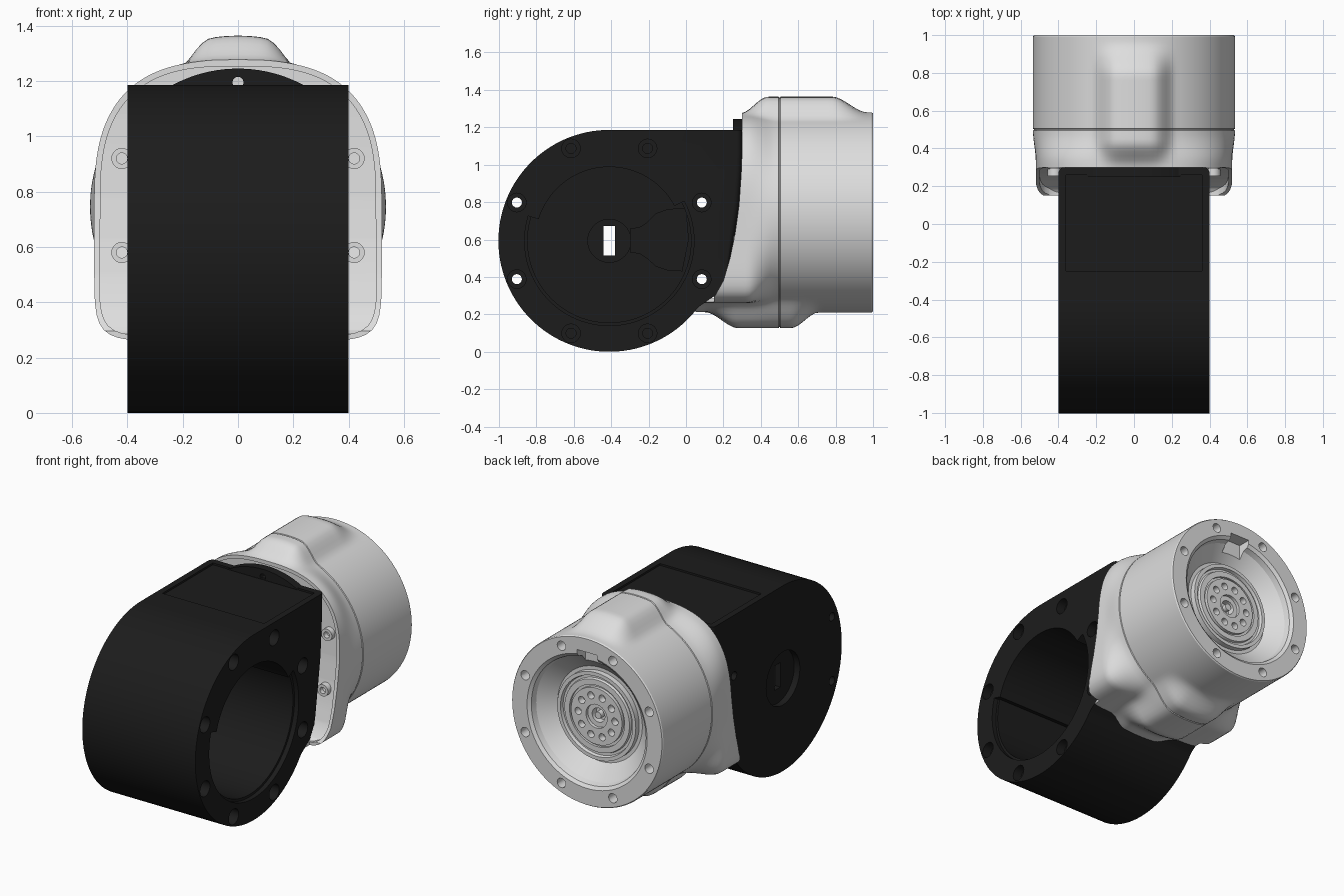
import bpy, bmesh
from math import sin, cos, pi, radians

if "Cube" in bpy.data.objects:
    bpy.data.objects.remove(bpy.data.objects["Cube"], do_unlink=True)


def material(name, value):
    m = bpy.data.materials.new(name)
    m.use_nodes = True
    m.diffuse_color = (value, value, value, 1)
    m.node_tree.nodes["Principled BSDF"].inputs["Base Color"].default_value = (value, value, value, 1)
    return m


BLACK = material("matte black", 0.0115)
GREY = material("light grey", 0.73)
AXIS_Y, AXIS_Z = -0.41, 0.593      # centre of the round housing
MOTOR_Z = 0.745                    # centre of the rear motor


def finish(name, bm, mat):
    bmesh.ops.recalc_face_normals(bm, faces=bm.faces)
    me = bpy.data.meshes.new(name)
    bm.to_mesh(me)
    bm.free()
    ob = bpy.data.objects.new(name, me)
    bpy.context.collection.objects.link(ob)
    me.materials.append(mat)
    return ob


def prism(name, outlines, axis, a, b, mat=BLACK):
    """Extrude 2D outlines from a to b along an axis."""
    place = {"x": lambda p, h: (h, p[0], p[1]),
             "y": lambda p, h: (p[0], h, p[1]),
             "z": lambda p, h: (p[0], p[1], h)}[axis]
    bm = bmesh.new()
    for pts in outlines:
        lo, hi = ([bm.verts.new(place(p, h)) for p in pts] for h in (a, b))
        bm.faces.new(lo)
        bm.faces.new(hi)
        for i in range(len(pts)):
            j = (i + 1) % len(pts)
            bm.faces.new((lo[i], lo[j], hi[j], hi[i]))
    return finish(name, bm, mat)


def arc(cx, cy, r, start=0, end=360, n=32):
    full = end - start == 360
    return [(cx + r * cos(radians(start + (end - start) * i / (n if full else n - 1))),
             cy + r * sin(radians(start + (end - start) * i / (n if full else n - 1))))
            for i in range(n)]


def ring_of_holes(cx, cy, ring, r, angles):
    return [arc(cx + ring * cos(radians(a)), cy + ring * sin(radians(a)), r, n=16) for a in angles]


def rect(x0, x1, y0, y1):
    return [(x0, y0), (x1, y0), (x1, y1), (x0, y1)]


def boolean(target, tool, operation="DIFFERENCE"):
    mod = target.modifiers.new("boolean", "BOOLEAN")
    mod.operation, mod.solver, mod.object = operation, "EXACT", tool
    bpy.context.view_layer.objects.active = target
    bpy.ops.object.modifier_apply(modifier=mod.name)
    bpy.data.objects.remove(tool, do_unlink=True)


def cut(target, outlines, axis, a, b):
    boolean(target, prism("cutter", outlines, axis, a, b, target.data.materials[0]))


def smooth(ob):
    bpy.ops.object.select_all(action="DESELECT")
    ob.select_set(True)
    bpy.context.view_layer.objects.active = ob
    bpy.ops.object.shade_smooth_by_angle(angle=radians(28))


def step(v, a, b):
    t = min(1, max(0, (v - a) / (b - a)))
    return t * t * (3 - 2 * t)


# Housing: round drum running into a square top corner and a curved rear edge
rear_edge = [(0.075, 0.245), (0.155, 0.3), (0.2, 0.38), (0.235, 0.5), (0.262, 0.63),
             (0.283, 0.78), (0.295, 0.95), (0.3, 1.08)]
housing = prism("housing", [arc(AXIS_Y, AXIS_Z, 0.593, 90, 322, 80) + rear_edge + [(0.3, 1.186)]],
                "x", -0.4, 0.4)
# Round the upright corners of the rear wall
bm = bmesh.new()
bm.from_mesh(housing.data)
corners = [e for e in bm.edges
           if all(v.co.y > 0.22 for v in e.verts) and abs(e.verts[0].co.x - e.verts[1].co.x) < 0.01]
bmesh.ops.bevel(bm, geom=corners, offset=0.03, segments=4, profile=0.5, affect="EDGES")
bm.to_mesh(housing.data)
bm.free()
cut(housing, [rect(-0.36, 0.36, -0.25, 0.26)], "z", 1.174, 1.3)


# Keyed bore: narrower across the top, with a shallow step at the mouth
def bore(r):
    return arc(AXIS_Y, AXIS_Z, 0.395, 28, 163, 40) + arc(AXIS_Y, AXIS_Z, r, 163, 388, 60)


cut(housing, [bore(0.437)], "x", -0.3, 0.5)
cut(housing, [bore(0.453)], "x", 0.37, 0.5)

# Housing floor: outer recess, inner round seat, slot
cut(housing, [arc(AXIS_Y, AXIS_Z, 0.17, n=48)], "x", -0.5, -0.36)
cut(housing, [arc(AXIS_Y, AXIS_Z, 0.115, n=40)], "x", -0.325, -0.2)
cut(housing, [rect(AXIS_Y - 0.03, AXIS_Y + 0.03, 0.515, 0.672)], "x", -0.5, 0)

# Housing bolt holes: eight on the open side, four of them right through
angles = [22.5 + 45 * i for i in range(8)]
through = [a for a in angles if abs(cos(radians(a))) > 0.7]
blind = [a for a in angles if a not in through]
cut(housing, ring_of_holes(AXIS_Y, AXIS_Z, 0.535, 0.05, angles), "x", 0.34, 0.5)
cut(housing, ring_of_holes(AXIS_Y, AXIS_Z, 0.535, 0.027, through), "x", -0.5, 0.5)
cut(housing, ring_of_holes(AXIS_Y, AXIS_Z, 0.535, 0.027, blind), "x", 0.2, 0.5)
smooth(housing)

# Keyed pad on the bore floor
prism("floor_pad", [[(-0.3, 0.66), (-0.25, 0.665), (-0.21, 0.69), (-0.16, 0.74), (-0.1, 0.762), (0.0, 0.77),
                     (0.015, 0.6), (-0.02, 0.43), (-0.1, 0.435), (-0.16, 0.455), (-0.21, 0.5),
                     (-0.25, 0.525), (-0.3, 0.53)]], "x", -0.31, -0.28)

# Arched tab standing behind the top of the housing
tab = prism("arched_tab", [arc(0, MOTOR_Z, 0.5, 60, 120, 24)], "y", 0.25, 0.302)
cut(tab, [arc(0, 1.195, 0.02, n=16)], "y", 0.2, 0.4)
smooth(tab)


# Motor body: squarish front flange blending into a cylinder, with two ridges
def flange_radius(t):
    n, height = (2.8, 0.53) if sin(t) > 0 else (9, 0.485)
    return (abs(cos(t) / 0.52) ** n + abs(sin(t) / height) ** n) ** (-1 / n)


def body_radius(t, y):
    w = step(y, 0.33, 0.5)
    r = flange_radius(t) * (1 - w) + 0.535 * w
    if sin(t) > 0:
        across = 1 - step(abs(r * cos(t)), 0.08, 0.22)
        along = step(y, 0.29, 0.44) * (1 - step(y, 0.78, 0.97))
    else:
        across = 1 - step(abs(r * cos(t)), 0.1, 0.28)
        along = (0.36 + 0.64 * step(y, 0.1, 0.28)) * (1 - step(y, 0.56, 0.71))
    seam = 0.005 if abs(y - 0.5) < 0.003 else 0
    return r + (0.619 - r) * across * along - seam


SEG = 144
turns = [2 * pi * i / SEG for i in range(SEG)]
stations = [0.05 + 0.0222 * i for i in range(20)] + [0.495, 0.498, 0.502, 0.505]
stations += [0.53 + 0.023 * i for i in range(20)] + [0.992]
rings = [(y, [body_radius(t, y) for t in turns]) for y in stations]
# Rear face: rim, conical dish, hub with concentric grooves
dish = [(0.53, 1), (0.425, 1), (0.405, 0.985), (0.395, 0.95), (0.3, 0.87), (0.278, 0.87),
        (0.278, 0.905), (0.255, 0.905), (0.25, 0.885), (0.235, 0.885), (0.23, 0.9),
        (0.195, 0.9), (0.195, 0.885), (0.18, 0.885), (0.18, 0.905)]
rings += [(y, [r] * SEG) for r, y in dish]
bm = bmesh.new()
loops = [[bm.verts.new((r * cos(t), y, MOTOR_Z + r * sin(t))) for r, t in zip(radii, turns)]
         for y, radii in rings]
for lo, hi in zip(loops, loops[1:]):
    for i in range(SEG):
        j = (i + 1) % SEG
        bm.faces.new((lo[i], lo[j], hi[j], hi[i]))
bm.faces.new(loops[0])
bm.faces.new(loops[-1])
body = finish("motor_body", bm, GREY)


# Trim the flange to the housing's rear edge, then sink its face inside a thin rim
def front_space(shift):
    edge = [(-0.3, 0.2), (0.0, 0.222)] + rear_edge + [(0.3, 1.6)]
    return [(y + shift, z) for y, z in edge] + [(-0.3, 1.6)]


cut(body, [front_space(0)], "x", -0.8, 0.8)
pocket = prism("cutter", [[((flange_radius(t) - 0.022) * cos(t), MOTOR_Z + (flange_radius(t) - 0.022) * sin(t))
                           for t in turns]], "y", 0.0, 0.5, GREY)
boolean(pocket, prism("cutter", [front_space(0.035)], "x", -0.8, 0.8, GREY), "INTERSECT")
boolean(body, pocket)
for side in (-1, 1):
    cut(body, [rect(side * 0.4, side * 0.7, -0.1, 0.15)], "z", 0.1, 0.5)

# Rim screw holes, rim notch, hub holes
cut(body, ring_of_holes(0, MOTOR_Z, 0.475, 0.03, angles), "y", 0.93, 1.1)
cut(body, [rect(-0.07, 0.07, 1.05, 1.19)], "y", 0.915, 1.1)
cut(body, ring_of_holes(0, MOTOR_Z, 0.13, 0.023, [36 * i for i in range(10)]), "y", 0.86, 1)
cut(body, [arc(0, MOTOR_Z, 0.075)], "y", 0.885, 1)
cut(body, [arc(0, MOTOR_Z, 0.045)], "y", 0.84, 1)
smooth(body)
pin = prism("hub_pin", [arc(0, MOTOR_Z, 0.022, n=20)], "y", 0.83, 0.89, GREY)
smooth(pin)

# Screw bosses on the flange face
for side, label in ((1, "left"), (-1, "right")):
    for z, front, level in ((0.92, 0.295, "upper"), (0.58, 0.255, "lower")):
        boss = prism(f"{label}_{level}_boss", [arc(side * 0.42, z, 0.038, n=28)], "y", front, 0.36, GREY)
        cut(boss, [arc(side * 0.42, z, 0.02, n=16)], "y", 0.2, front + 0.04)
        smooth(boss)
